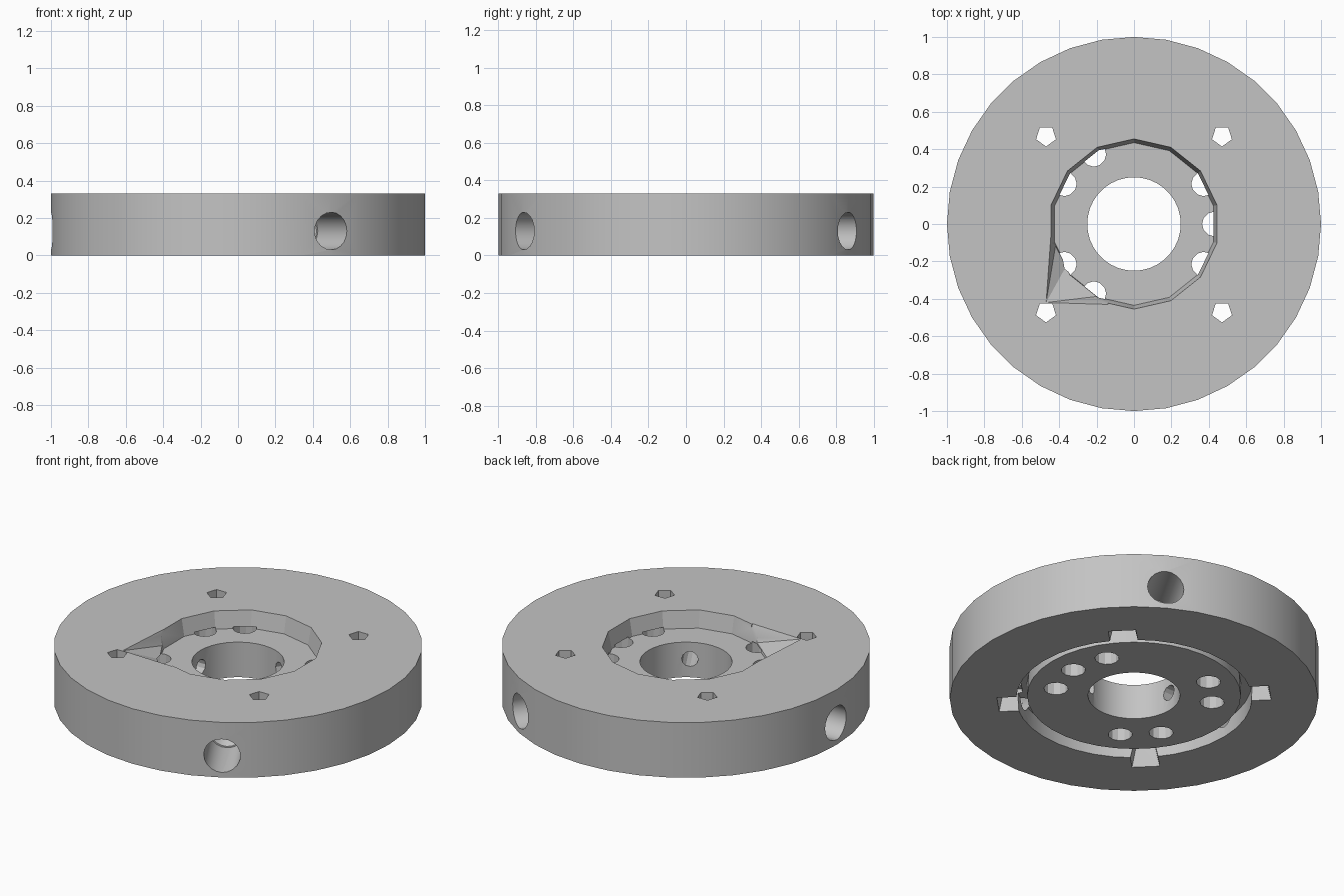
import bpy, bmesh
from math import cos, sin, pi, radians
from mathutils import Vector

old = bpy.data.objects.get("Cube")
if old:
    bpy.data.objects.remove(old, do_unlink=True)

grey = bpy.data.materials.new("machined_grey")
grey.use_nodes = True
colour = (0.55, 0.55, 0.55, 1)
grey.diffuse_color = colour
grey.node_tree.nodes["Principled BSDF"].inputs["Base Color"].default_value = colour


def make(name, bm):
    bmesh.ops.recalc_face_normals(bm, faces=bm.faces)
    mesh = bpy.data.meshes.new(name)
    bm.to_mesh(mesh)
    bm.free()
    mesh.materials.append(grey)
    obj = bpy.data.objects.new(name, mesh)
    bpy.context.collection.objects.link(obj)
    return obj


def lathe(name, profile, sides):
    """Revolve a closed (radius, height) profile around z."""
    bm = bmesh.new()
    rings = []
    for i in range(sides):
        a = 2 * pi * i / sides
        rings.append([bm.verts.new((r * cos(a), r * sin(a), z)) for r, z in profile])
    n = len(profile)
    for i in range(sides):
        p, q = rings[i], rings[(i + 1) % sides]
        for j in range(n):
            k = (j + 1) % n
            bm.faces.new((p[j], q[j], q[k], p[k]))
    return make(name, bm)


def taper(start, end, r1, r2, sides):
    """Straight or tapered cutter between two points."""
    start, end = Vector(start), Vector(end)
    axis = end - start
    bm = bmesh.new()
    bmesh.ops.create_cone(bm, cap_ends=True, segments=sides, radius1=r1,
                          radius2=r2, depth=axis.length)
    bm.transform(axis.to_track_quat("Z", "Y").to_matrix().to_4x4())
    bmesh.ops.translate(bm, verts=bm.verts, vec=(start + end) / 2)
    return make("cutter", bm)


def cut(body, cutter):
    mod = body.modifiers.new("cut", "BOOLEAN")
    mod.operation = "DIFFERENCE"
    mod.solver = "EXACT"
    mod.object = cutter
    bpy.context.view_layer.objects.active = body
    bpy.ops.object.modifier_apply(modifier=mod.name)
    bpy.data.objects.remove(cutter, do_unlink=True)


def polar(r, degrees, z):
    a = radians(degrees)
    return (r * cos(a), r * sin(a), z)


# Flanged ring with central bore and a groove on the underside
top, floor = 0.33, 0.23
body = lathe("flange_ring", [(0.25, 0.02), (0.58, 0.02), (0.58, 0.1), (0.64, 0.1),
                             (0.64, 0), (1, 0), (1, top), (0.25, top)], 36)

# Faceted recess in the top face
cut(body, taper((0, 0, floor), (0, 0, top + 0.05), 0.435, 0.465, 14))

# Sloping notch from the recess to one bolt hole
bm = bmesh.new()
for x, y, z in [(-0.44, 0, top), (-0.47, -0.42, top), (-0.14, -0.43, top),
                (-0.4, 0, floor), (-0.36, -0.22, floor), (-0.14, -0.38, floor)]:
    bm.verts.new((x, y, z))
    if z == top:
        bm.verts.new((x, y, top + 0.05))
bmesh.ops.convex_hull(bm, input=bm.verts)
cut(body, make("cutter", bm))

# Ring of holes through the recess floor
for angle in (-30, 0, 30, 120, 150, 210, 240):
    cut(body, taper(polar(0.43, angle, -0.1), polar(0.43, angle, floor + 0.01),
                    0.066, 0.066, 12))

# Corner bolt holes, flared on the underside
for angle in (45, 135, 225, 315):
    r = 0.665
    cut(body, taper(polar(r, angle, -0.1), polar(r, angle, top + 0.1), 0.056, 0.056, 5))
    cut(body, taper(polar(r, angle, -0.01), polar(r, angle, 0.12), 0.11, 0.07, 4))

# Radial screw holes: wide at the rim, narrow into the bore
for angle in (60, 180, 300):
    z = 0.13
    cut(body, taper(polar(1.1, angle, z), polar(0.68, angle, z), 0.1, 0.1, 20))
    cut(body, taper(polar(0.69, angle, z), polar(0.6, angle, z), 0.098, 0.046, 20))
    cut(body, taper(polar(0.65, angle, z), polar(0.15, angle, z), 0.045, 0.045, 12))

# Smooth round walls, sharp rims
bpy.ops.object.select_all(action="DESELECT")
body.select_set(True)
bpy.context.view_layer.objects.active = body
bpy.ops.object.shade_smooth_by_angle(angle=radians(20))
